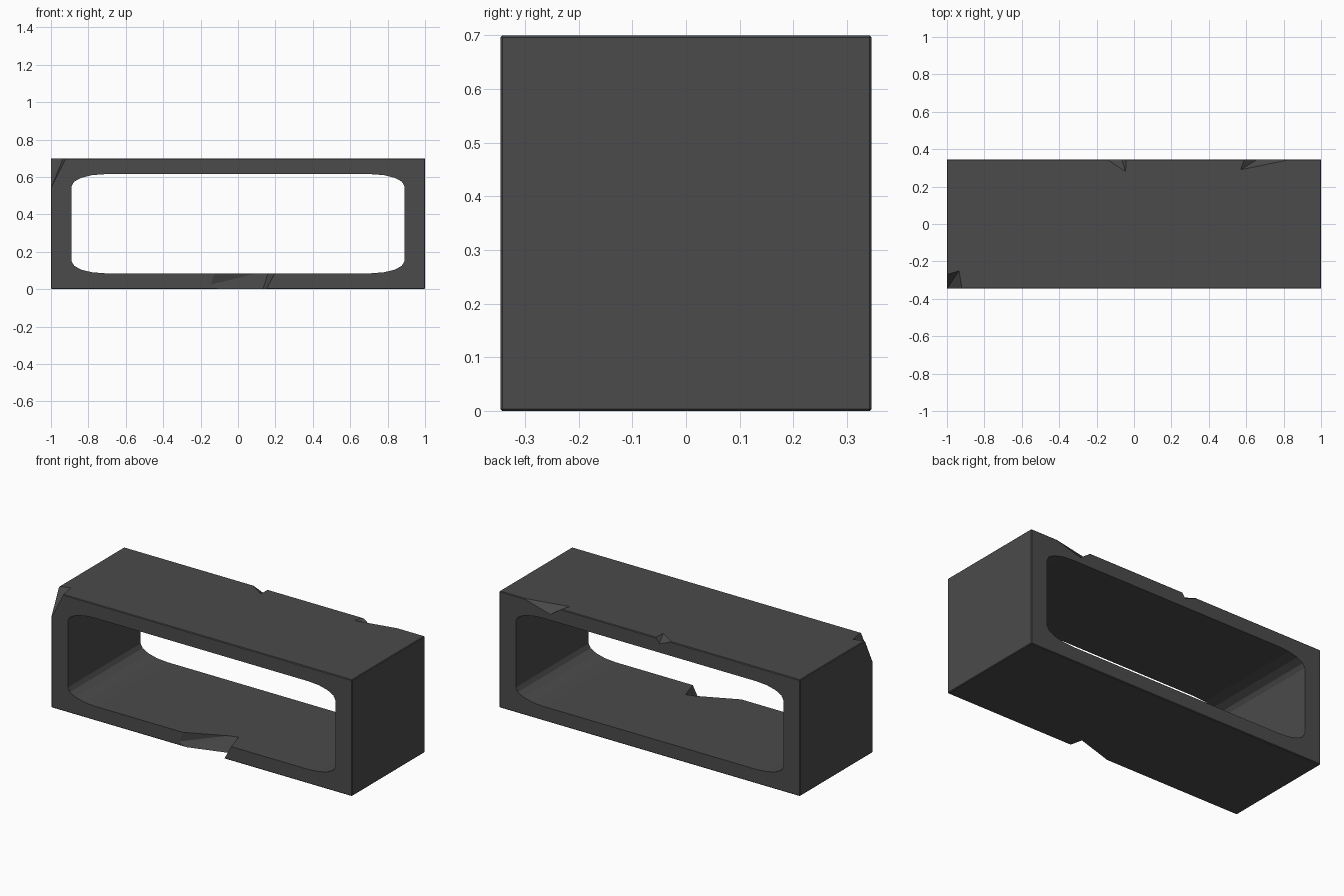
import bpy, bmesh, math

if "Cube" in bpy.data.objects:
    bpy.data.objects.remove(bpy.data.objects["Cube"])

stone = bpy.data.materials.new("dark grey")
stone.diffuse_color = (0.07, 0.07, 0.07, 1)
stone.use_nodes = True
stone.node_tree.nodes["Principled BSDF"].inputs["Base Color"].default_value = stone.diffuse_color

W, D, H = 1.0, 0.346, 0.7   # half width, half depth, height


def add_object(name, bm):
    bmesh.ops.recalc_face_normals(bm, faces=bm.faces)
    mesh = bpy.data.meshes.new(name)
    bm.to_mesh(mesh)
    bm.free()
    mesh.materials.append(stone)
    ob = bpy.data.objects.new(name, mesh)
    bpy.context.collection.objects.link(ob)
    return ob


def hull(name, points):
    bm = bmesh.new()
    for p in points:
        bm.verts.new(p)
    res = bmesh.ops.convex_hull(bm, input=bm.verts)
    junk = {g for g in res["geom_interior"] + res["geom_unused"]
            if isinstance(g, bmesh.types.BMVert)}
    bmesh.ops.delete(bm, geom=list(junk), context='VERTS')
    return add_object(name, bm)


# Solid outer block with a tiny bevel
bm = bmesh.new()
bmesh.ops.create_cube(bm, size=1)
for v in bm.verts:
    v.co = (v.co.x * 2 * W, v.co.y * 2 * D, (v.co.z + 0.5) * H)
bmesh.ops.bevel(bm, geom=bm.edges[:], offset=0.004, segments=1, affect='EDGES')
block = add_object("hollow_block", bm)

# Opening through the block, with wide elliptical corners
hx, hz, rx, rz = 0.89, 0.265, 0.18, 0.065
outline = []
for q, (sx, sz) in enumerate([(1, 1), (-1, 1), (-1, -1), (1, -1)]):
    for i in range(5):
        a = math.radians(90 * q + 22.5 * i)
        outline.append((sx * (hx - rx) + rx * math.cos(a),
                        0.35 + sz * (hz - rz) + rz * math.sin(a)))
opening = hull("opening_cutter", [(x, y, z) for x, z in outline for y in (-0.6, 0.6)])

# Chips broken from the edges
corner_chip = hull("corner_chip_cutter", [
    (-1, -0.27, H), (-0.935, -0.25, H), (-0.92, -D, H), (-1, -D, 0.54),
    (-1.05, -D - 0.05, H + 0.05)])
small_chip = hull("small_chip_cutter", [
    (-0.145, D, H), (-0.042, D, H), (-0.045, 0.28, H), (-0.065, D, 0.668),
    (-0.08, D + 0.05, H + 0.05)])
long_chip = hull("long_chip_cutter", [
    (0.84, D, H), (0.59, D, H), (0.57, 0.29, H), (0.66, D, 0.65),
    (0.67, D + 0.05, H + 0.05)])
floor_chip = hull("floor_chip_cutter", [
    (-0.12, -D, 0.1), (0.165, -0.215, 0.1), (0.205, -D, 0.1),
    (-0.145, -D, 0.025),
    (-0.1, -D, -0.01), (0.13, -0.275, -0.01), (0.146, -D, -0.01),
    (0.04, -D - 0.1, 0.1), (0.04, -D - 0.1, -0.01)])

# Cut everything and drop the cutters
bpy.context.view_layer.objects.active = block
for cutter in (opening, corner_chip, small_chip, long_chip, floor_chip):
    cutter.hide_render = True
    mod = block.modifiers.new("cut", 'BOOLEAN')
    mod.operation = 'DIFFERENCE'
    mod.solver = 'EXACT'
    mod.object = cutter
    bpy.ops.object.modifier_apply(modifier=mod.name)
    bpy.data.objects.remove(cutter, do_unlink=True)
